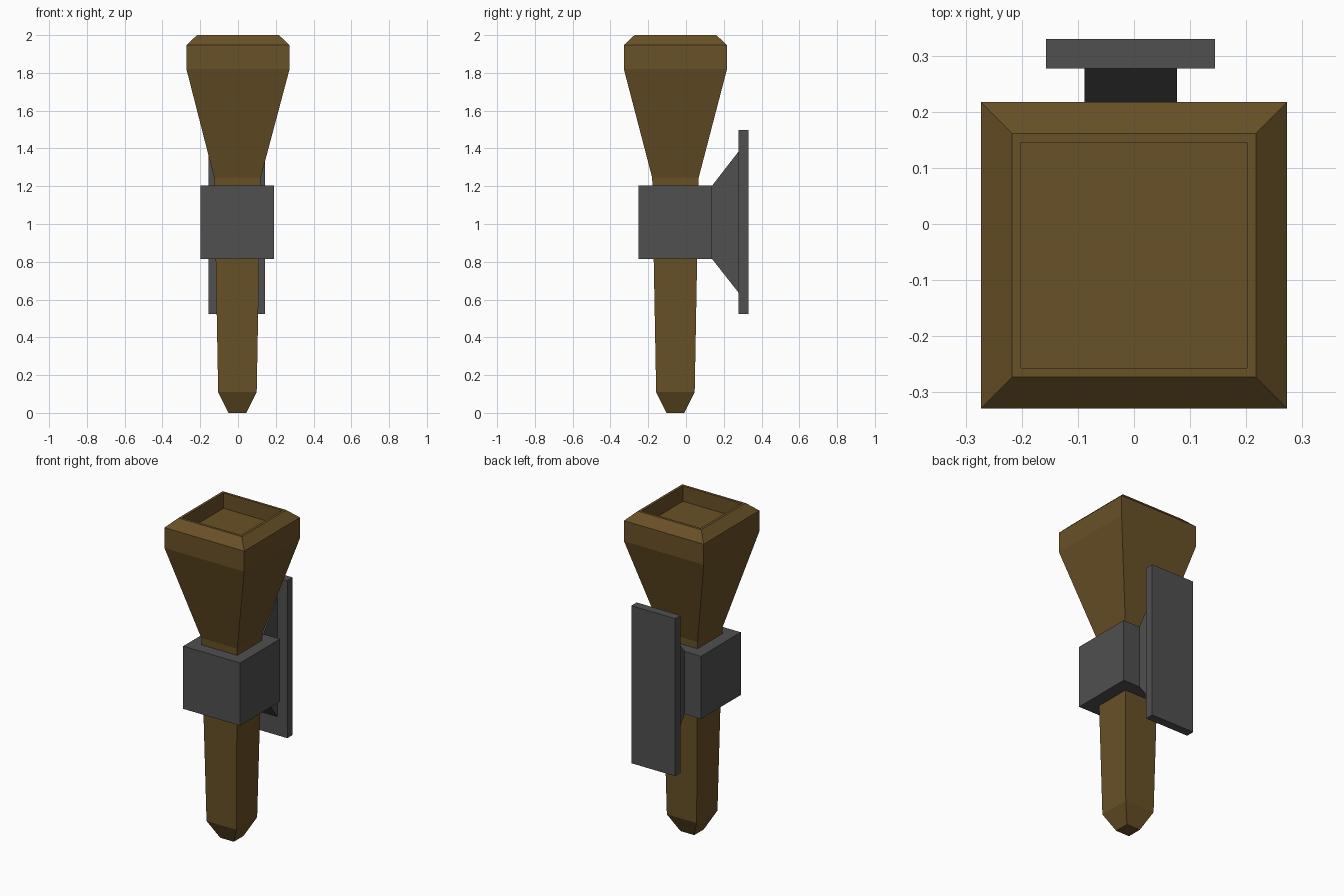
import bpy, bmesh

if "Cube" in bpy.data.objects:
    bpy.data.objects.remove(bpy.data.objects["Cube"])


def material(name, rgb):
    m = bpy.data.materials.new(name)
    m.diffuse_color = (*rgb, 1)
    m.use_nodes = True
    m.node_tree.nodes["Principled BSDF"].inputs["Base Color"].default_value = m.diffuse_color
    return m


WOOD = material("brown_wood", (0.14, 0.082, 0.02))
IRON = material("dark_iron", (0.08, 0.08, 0.08))


def loft(name, rings, mat):
    """Skin a list of equal-length point loops and cap both ends."""
    bm = bmesh.new()
    loops = [[bm.verts.new(p) for p in ring] for ring in rings]
    for a, b in zip(loops, loops[1:]):
        n = len(a)
        for i in range(n):
            j = (i + 1) % n
            bm.faces.new((a[i], a[j], b[j], b[i]))
    bm.faces.new(loops[0][::-1])
    bm.faces.new(loops[-1])
    bmesh.ops.recalc_face_normals(bm, faces=bm.faces)
    me = bpy.data.meshes.new(name)
    bm.to_mesh(me)
    bm.free()
    me.materials.append(mat)
    ob = bpy.data.objects.new(name, me)
    bpy.context.collection.objects.link(ob)
    return ob


def square(cx, cy, h, z):
    return [(cx + sx * h, cy + sy * h, z)
            for sx, sy in ((-1, -1), (1, -1), (1, 1), (-1, 1))]


def upright(x0, x1, y, z0, z1):
    return [(x0, y, z0), (x1, y, z0), (x1, y, z1), (x0, y, z1)]


CY = -0.056

# Torch: square tapered handle, flared head, chamfered rim and sunken top
torch_profile = [(-0.003, 0.047, 0.0), (-0.003, 0.102, 0.11),
                 (-0.003, 0.123, 1.245), (0, 0.273, 1.82),
                 (0, 0.273, 1.947), (0, 0.217, 2.0),
                 (0, 0.201, 2.0), (0, 0.201, 1.905)]
loft("torch", [square(cx, CY, h, z) for cx, h, z in torch_profile], WOOD)

# Collar gripping the handle
loft("collar", [square(-0.004, -0.057, 0.195, z) for z in (0.815, 1.203)], IRON)

# Bracket widening from collar to wall plate
loft("bracket", [upright(-0.088, 0.077, 0.138, 0.815, 1.203),
                 upright(-0.088, 0.077, 0.277, 0.638, 1.382)], IRON)

# Wall plate
loft("wall_plate", [upright(-0.157, 0.144, y, 0.523, 1.498)
                    for y in (0.277, 0.33)], IRON)
